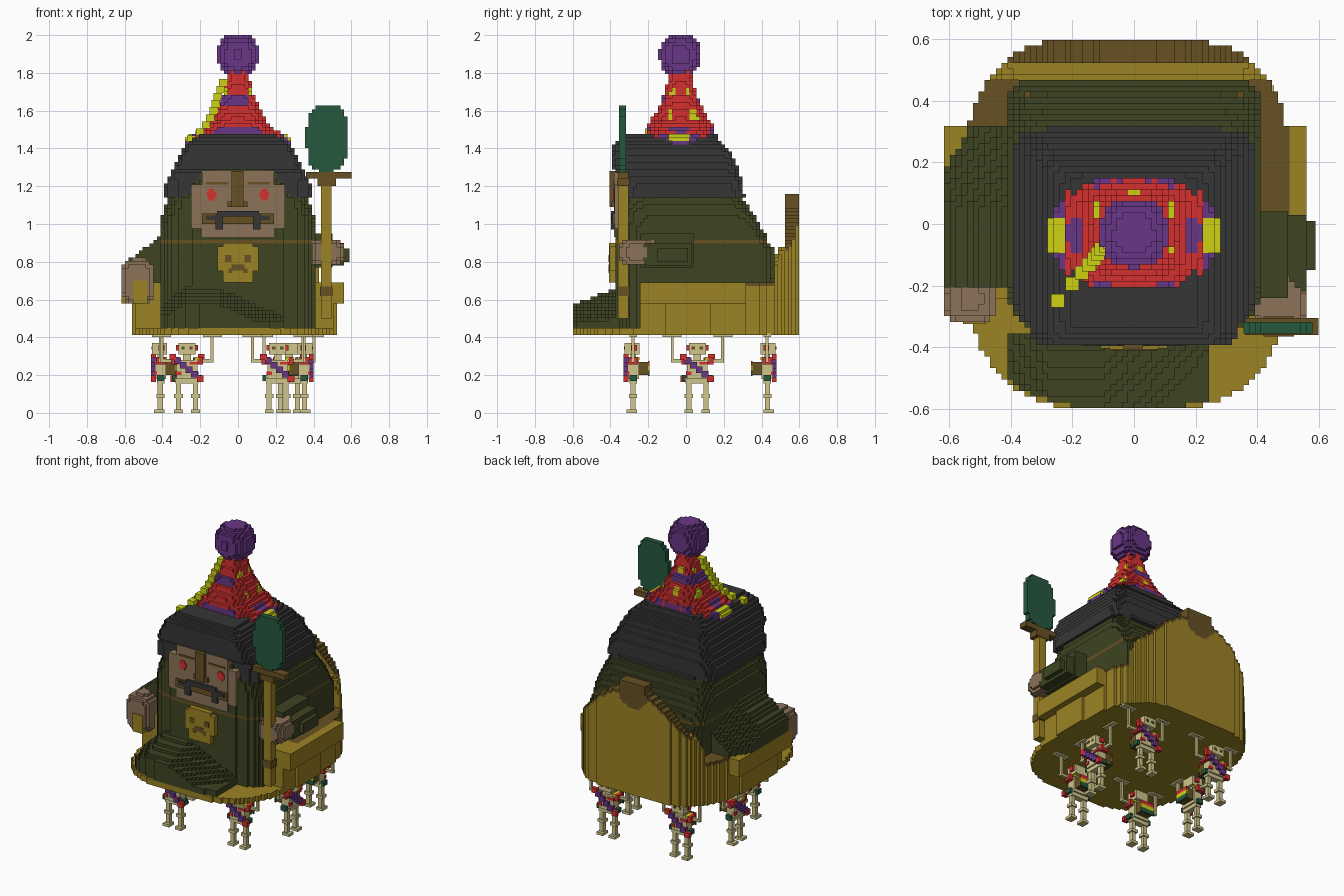
import bpy, bmesh, math
from mathutils import Matrix, Vector

cube = bpy.data.objects.get("Cube")
if cube:
    bpy.data.objects.remove(cube)

V = 2 / 107  # block size

PALETTE = {
    "purple": (105, 55, 135), "red": (213, 48, 48), "lime_yellow": (205, 210, 20),
    "charcoal": (54, 54, 55), "olive_green": (62, 67, 34), "gold": (156, 131, 35),
    "brown": (102, 81, 34), "tan": (140, 115, 88), "bottle_green": (38, 89, 63),
    "bone": (208, 198, 140),
}
MATS = {}
for key, rgb in PALETTE.items():
    m = bpy.data.materials.new(key)
    m.use_nodes = True
    col = [((c / 255 + 0.055) / 1.055) ** 2.4 for c in rgb] + [1]
    m.diffuse_color = col
    m.node_tree.nodes["Principled BSDF"].inputs["Base Color"].default_value = col
    MATS[key] = m


def slot(mesh, key):
    if key not in mesh.materials:
        mesh.materials.append(MATS[key])
    return mesh.materials.find(key)


def finish(bm, mesh, name):
    bm.to_mesh(mesh)
    bm.free()
    ob = bpy.data.objects.new(name, mesh)
    bpy.context.collection.objects.link(ob)
    return ob


def voxels(name, lo, hi, rule):
    """Fill a box with grid blocks where rule(x, y, z) names a colour; keep the outer skin."""
    spans = [range(round(a / V), round(b / V)) for a, b in zip(lo, hi)]
    cells = {}
    for i in spans[0]:
        for j in spans[1]:
            for k in spans[2]:
                key = rule((i + .5) * V, (j + .5) * V, (k + .5) * V)
                if key:
                    cells[i, j, k] = key
    mesh, bm, verts = bpy.data.meshes.new(name), bmesh.new(), {}
    for cell, key in cells.items():
        for a in range(3):
            for s in (0, 1):
                near = list(cell)
                near[a] += 2 * s - 1
                if tuple(near) in cells:
                    continue
                quad = []
                for u, w in ((0, 0), (1, 0), (1, 1), (0, 1)):
                    p = list(cell)
                    p[a] += s
                    p[(a + 1) % 3] += u
                    p[(a + 2) % 3] += w
                    p = tuple(p)
                    if p not in verts:
                        verts[p] = bm.verts.new(Vector(p) * V)
                    quad.append(verts[p])
                f = bm.faces.new(quad if s else quad[::-1])
                f.material_index = slot(mesh, key)
    return finish(bm, mesh, name)


def blocks(name, items, mirror=False):
    """Join boxes given as (colour, x0, x1, y0, y1, z0, z1)."""
    mesh, bm = bpy.data.meshes.new(name), bmesh.new()
    if mirror:
        items = items + [(c, -b, -a, *r) for c, a, b, *r in items]
    for key, x0, x1, y0, y1, z0, z1 in items:
        mat = Matrix.Translation(((x0 + x1) / 2, (y0 + y1) / 2, (z0 + z1) / 2)) \
            @ Matrix.Diagonal((x1 - x0, y1 - y0, z1 - z0, 1))
        made = bmesh.ops.create_cube(bm, size=1, matrix=mat)["verts"]
        for f in {f for v in made for f in v.link_faces}:
            f.material_index = slot(mesh, key)
    return finish(bm, mesh, name)


def at(table, z):
    """Interpolate rows of (z, values...) at height z."""
    for a, b in zip(table, table[1:]):
        if z <= b[0]:
            t = max(0, (z - a[0]) / (b[0] - a[0]))
            return [p + (q - p) * t for p, q in zip(a[1:], b[1:])]
    return table[-1][1:]


def inside(n, *ratios):
    return sum(abs(r) ** n for r in ratios) <= 1


# Throne: floor plate, side walls, arm rails and a humped back
def floor_plan(x, y, size=1):
    return inside(3 if y < 0 else 3.4, (x + .02) / .535 / size, y / .607 / size)


def throne(x, y, z):
    dx, top = abs(x + .02), .70
    if not floor_plan(x, y):
        return "gold" if dx < .59 and -.25 < y < .32 and .58 < z < .69 else None
    if z < .44:
        return "gold"
    if y < -.25:
        return None
    if y > .52:
        top = 1.16 if dx < .1 else 1.11 - 1.6 * dx * dx
    elif y > .46:
        top = .88 - .8 * max(0, dx - .38) - 2 * max(0, .5 - y)
    if z > top:
        return None
    crest = z > top - V and (y > .52 or -.1 < y < .46 and dx < .53)
    return "brown" if crest or y > .5 and inside(2, dx / .11, (z - 1.09) / .1) else "gold"


voxels("throne", (-.62, -.6, .42), (.6, .6, 1.17), throne)

# Robe with a cord band: height, half width, front, back
ROBE = [(.44, .42, -.37, .46), (.88, .42, -.37, .475), (.9, .42, -.37, .43),
        (.95, .42, -.37, .42), (1.0, .415, -.37, .39), (1.08, .395, -.37, .34),
        (1.14, .365, -.37, .3), (1.17, .26, -.37, .28), (1.3, .23, -.37, .2)]


def body(n, table, x, y, z):
    hx, front, back = at(table, z)
    return inside(n, x / hx, (y - (front + back) / 2) / ((back - front) / 2))


def robe(x, y, z):
    if body(5 if y < 0 else 10, ROBE, x, y, z):
        return "brown" if .897 < z < .916 else "olive_green"


voxels("robe", (-.45, -.4, .43), (.45, .5, 1.3), robe)


def train(x, y, z):
    top = .66 + .4 * (y + .38) - .45 * max(0, x + .1) - .8 * max(0, -.28 - x)
    if z < max(.48, top) and floor_plan(x, y, .985):
        return "olive_green"


voxels("robe_train", (-.41, -.6, .43), (.25, -.35, .68), train)

# Hair: cap with side locks that frame the face
HAIR = [(1.14, .39, -.33, .31), (1.22, .385, -.33, .3), (1.27, .355, -.34, .285),
        (1.29, .345, -.395, .28), (1.37, .31, -.395, .24), (1.42, .28, -.39, .2),
        (1.48, .19, -.33, .15)]


def hair(x, y, z):
    if z < 1.28 and abs(x) < .25 - .8 * max(0, z - 1.19) and y < 0:
        return None
    return "charcoal" if body(12, HAIR, x, y, z) else None


voxels("hair", (-.42, -.42, 1.14), (.42, .35, 1.48), hair)

# Face
blocks("face", [
    ("tan", 0, .19, -.38, -.33, .93, 1.28),
    ("tan", .19, .25, -.378, -.3, .98, 1.21),
    ("red", .115, .165, -.386, -.37, 1.14, 1.17),
    ("red", .125, .155, -.386, -.37, 1.125, 1.185),
    ("brown", .05, .17, -.386, -.37, 1.21, 1.222),
    ("brown", 0, .19, -.388, -.37, 1.0, 1.055),
    ("charcoal", 0, .11, -.396, -.37, 1.04, 1.07),
    ("charcoal", .08, .12, -.396, -.37, .97, 1.05),
    ("charcoal", .12, .17, -.394, -.37, 1.02, 1.045)], mirror=True)
blocks("nose", [("brown", -.035, .03, -.405, -.36, 1.09, 1.28),
                ("brown", -.055, .05, -.395, -.36, 1.09, 1.12)])

# Chest medallion shaped as a small mask
blocks("medallion", [
    ("gold", 0, .08, -.408, -.35, .69, .9),
    ("gold", .07, .108, -.405, -.35, .75, .88),
    ("brown", .035, .07, -.411, -.4, .8, .835),
    ("brown", 0, .035, -.411, -.4, .755, .785),
    ("brown", .03, .05, -.411, -.4, .74, .765)], mirror=True)


# Sleeves and hands
def right_sleeve(x, y, z):
    top = .93 - .75 * max(0, -x - .42) - .45 * max(0, y - .05)
    if z < top and -x < .61 - .6 * max(0, y - .18):
        return "olive_green"


voxels("right_sleeve", (-.61, -.2, .67), (-.38, .31, .95), right_sleeve)
blocks("left_sleeve", [
    ("olive_green", .38, .5, -.24, .04, .77, .95),
    ("olive_green", .5, .56, -.22, .03, .78, .9),
    ("olive_green", .56, .59, -.15, .01, .8, .87)])
for name, c, h in (("right_hand", (-.53, -.245, .695), (.085, .075, .12)),
                   ("left_hand", (.47, -.26, .85), (.085, .1, .07))):
    lo, hi = [[p + s * (q + V) for p, q in zip(c, h)] for s in (-1, 1)]
    voxels(name, lo, hi, lambda x, y, z: "tan" if inside(
        3.5, *[(p - q) / r for p, q, r in zip((x, y, z), c, h)]) else None)
blocks("rail_knob", [("gold", -.555, -.48, -.325, -.2, .58, .7)])

# Staff with a flared collar and a flat oval head
blocks("staff", [
    ("gold", .44, .495, -.36, -.305, .5, 1.22),
    ("brown", .435, .5, -.363, -.3, .62, .67),
    ("brown", .42, .52, -.365, -.3, 1.2, 1.24),
    ("brown", .36, .6, -.36, -.305, 1.24, 1.275)])
voxels("staff_head", (.34, -.355, 1.27), (.6, -.31, 1.64), lambda x, y, z:
       "bottle_green" if inside(3, (x - .472) / .109, (z - 1.453) / .176) else None)

# Party hat: height, half width, half depth
HAT = [(1.41, .285, .10), (1.45, .28, .12), (1.46, .27, .18), (1.5, .2, .185),
       (1.55, .145, .155), (1.62, .115, .115), (1.7, .075, .085), (1.78, .06, .06)]


def hat(x, y, z):
    hx, hy = at(HAT, z)
    y += .03
    if not inside(3, x / hx, y / hy):
        return None
    spin = math.cos(6 * math.atan2(y, x))
    if z < 1.51:
        if abs(x) > .22 and abs(y) < .13:
            return "lime_yellow" if abs(y) < .055 and z > 1.445 else "purple"
        if .15 < abs(x) < .2 and abs(y) < .055 or abs(x) < .05 and abs(y) > .15:
            return "purple"
    elif y > -.07 and spin < -.4 and min(abs(z - 1.58), abs(z - 1.7)) < .02:
        return "lime_yellow"
    if 1.635 < z < 1.675 and x < .05 or 1.485 < z < 1.505 and spin > .6:
        return "purple"
    return "red"


voxels("party_hat", (-.3, -.25, 1.41), (.3, .2, 1.81), hat)
voxels("hat_pompom", (-.12, -.16, 1.78), (.13, .1, 2), lambda x, y, z:
       "purple" if inside(2.3, x / .112, (y + .03) / .112, (z - 1.895) / .112) else None)

# Ribbon trailing down the front of the hat
path = [(1.44, -.26, -.265), (1.5, -.185, -.175), (1.58, -.135, -.12),
        (1.68, -.105, -.08), (1.78, -.065, -.05)]
ribbon = []
for i in range(9):
    z = 1.45 + 2 * i * V
    x, y = at(path, z)
    ribbon.append(("lime_yellow", x - .022, x + .022, y - .022, y + .022, z - V, z + V))
blocks("hat_ribbon", ribbon)

# Small skeleton bearers holding the floor on raised arms
half = [
    ("bone", .032, .058, -.015, .012, 0, .18),
    ("bone", .022, .068, -.035, .02, 0, .018),
    ("bone", .022, .068, -.022, .02, .08, .1),
    ("bone", 0, .062, -.02, .02, .155, .185),
    ("bone", 0, .055, -.03, .03, .18, .28),
    ("red", .012, .06, -.036, -.02, .255, .27),
    ("red", .03, .06, -.036, -.02, .2, .22),
    ("bone", 0, .02, -.015, .015, .28, .31),
    ("bone", 0, .045, -.045, .035, .31, .37),
    ("brown", .012, .03, -.048, -.04, .335, .352),
    ("red", .045, .058, -.01, .02, .33, .36),
    ("bone", .05, .14, -.01, .01, .268, .284),
    ("bone", .125, .14, -.008, .008, .27, .41),
    ("bone", .085, .185, -.02, .02, .402, .42),
    ("red", .06, .085, -.025, .025, .255, .295),
    ("lime_yellow", .04, .065, -.025, .035, .28, .295),
    ("bottle_green", .06, .08, -.02, .02, .17, .2),
    ("brown", 0, .045, .03, .08, .2, .27),
    ("red", 0, .05, .078, .086, .25, .275),
    ("lime_yellow", 0, .05, .078, .086, .225, .25),
    ("bottle_green", 0, .05, .078, .086, .195, .225)]
bearer = blocks("bearer_1", half, mirror=True)
sash = blocks("sash_1", [(key, x - .018, x + .018, -.05, -.025, .235 - .8 * x - .015,
                          .235 - .8 * x + .018) for key, x in zip(
    ("red", "purple", "purple", "purple", "purple", "red"),
    (-.075, -.05, -.02, .01, .04, .07))])
spots = [(-.27, -.28, 0), (.21, -.28, 0), (.35, .06, 90), (.27, .43, 180),
         (-.27, .43, 180), (-.41, .06, 270)]
for i, (x, y, turn) in enumerate(spots):
    for part in (bearer, sash):
        ob = part
        if i:
            ob = part.copy()
            ob.name = part.name.replace("1", str(i + 1))
            bpy.context.collection.objects.link(ob)
        ob.location = (x, y, 0)
        ob.rotation_euler.z = math.radians(turn)
